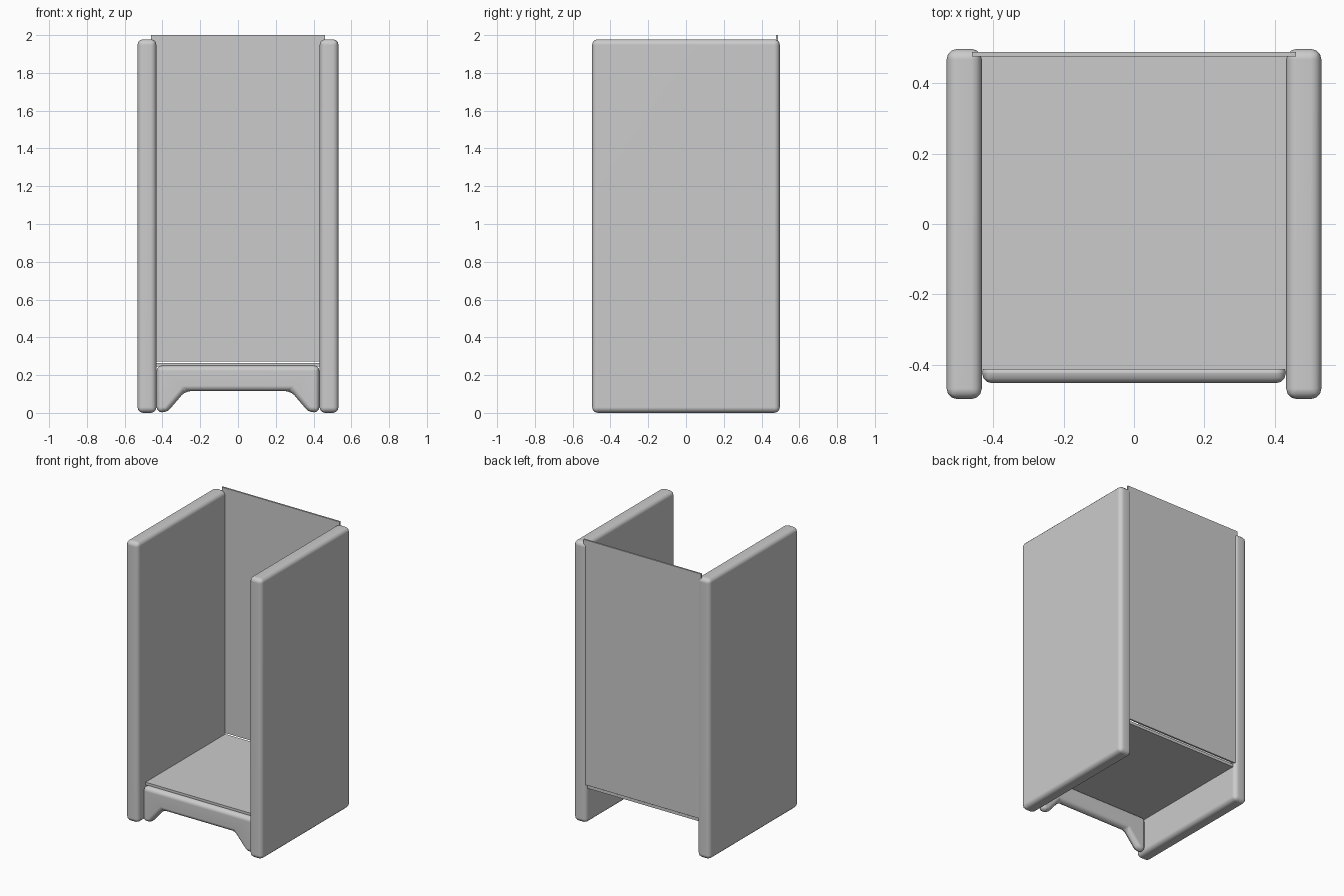
import bpy, bmesh

if "Cube" in bpy.data.objects:
    bpy.data.objects.remove(bpy.data.objects["Cube"])


def prism(name, profile, y0, y1, bevel=0.0, segments=3):
    """Extrude an x-z outline from y0 to y1, with optional rounded edges."""
    bm = bmesh.new()
    face = bm.faces.new([bm.verts.new((x, y0, z)) for x, z in profile])
    ext = bmesh.ops.extrude_face_region(bm, geom=[face])
    verts = [v for v in ext["geom"] if isinstance(v, bmesh.types.BMVert)]
    bmesh.ops.translate(bm, verts=verts, vec=(0, y1 - y0, 0))
    bmesh.ops.recalc_face_normals(bm, faces=bm.faces)
    me = bpy.data.meshes.new(name)
    bm.to_mesh(me)
    bm.free()
    ob = bpy.data.objects.new(name, me)
    bpy.context.collection.objects.link(ob)
    if bevel:
        mod = ob.modifiers.new("rounded_edges", "BEVEL")
        mod.width = bevel
        mod.segments = segments
        mod.limit_method = "ANGLE"
        me.shade_smooth()
        ob.modifiers.new("normals", "WEIGHTED_NORMAL")
    return ob


def rect(x0, x1, z0, z1):
    return [(x0, z0), (x1, z0), (x1, z1), (x0, z1)]


# Side panels
for side, x in (("left", -0.482), ("right", 0.482)):
    prism(side + "_panel", rect(x - 0.05, x + 0.05, 0, 1.978), -0.497, 0.497, 0.03)

# Thin back board, let into the side panels
prism("back_board", rect(-0.46, 0.46, 0.272, 2.0), 0.476, 0.488)

# Bottom shelf
prism("bottom_shelf", rect(-0.435, 0.435, 0.245, 0.265), -0.413, 0.476)

# Front skirt with cut-out between the feet
half = [(0.28, 0.115), (0.375, 0.003), (0.431, 0.003), (0.431, 0.25)]
prism("front_skirt", half + [(-x, z) for x, z in reversed(half)], -0.452, -0.392, 0.028)
